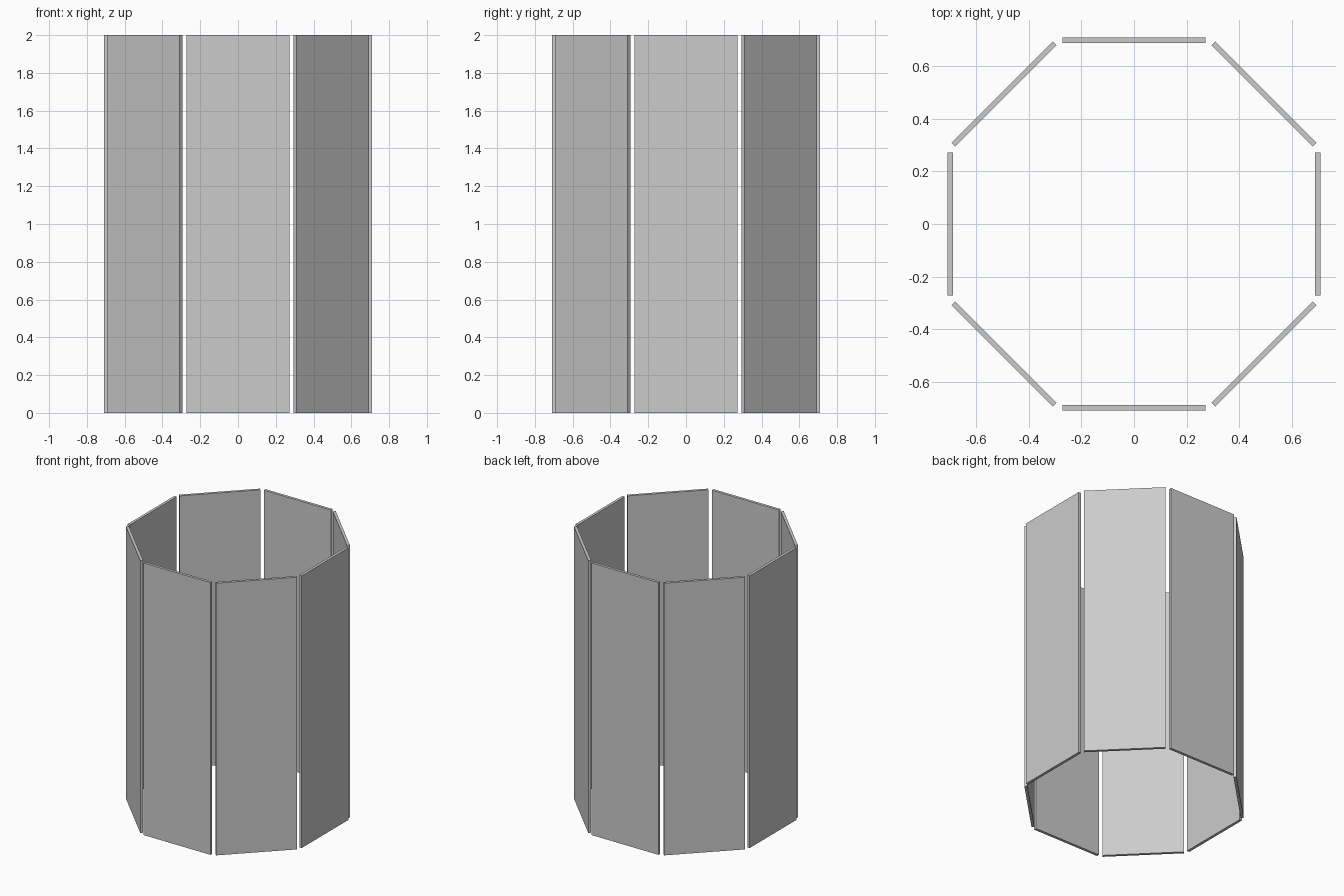
import bpy
import math
from mathutils import Matrix

if "Cube" in bpy.data.objects:
    bpy.data.objects.remove(bpy.data.objects["Cube"])

COUNT = 8
RADIUS = 0.699      # centre line of the panels
WIDTH = 0.545
THICK = 0.02
HEIGHT = 2.0


def add_panel(index):
    """One flat upright panel, facing outwards from the ring centre."""
    angle = index * 2 * math.pi / COUNT
    bpy.ops.mesh.primitive_cube_add(size=1)
    panel = bpy.context.object
    panel.name = f"wall_panel_{index + 1}"
    panel.data.transform(Matrix.Diagonal((THICK, WIDTH, HEIGHT, 1)))
    panel.location = (RADIUS * math.cos(angle), RADIUS * math.sin(angle), HEIGHT / 2)
    panel.rotation_euler.z = angle


# Octagonal ring of separate panels with narrow gaps at the corners
for i in range(COUNT):
    add_panel(i)
